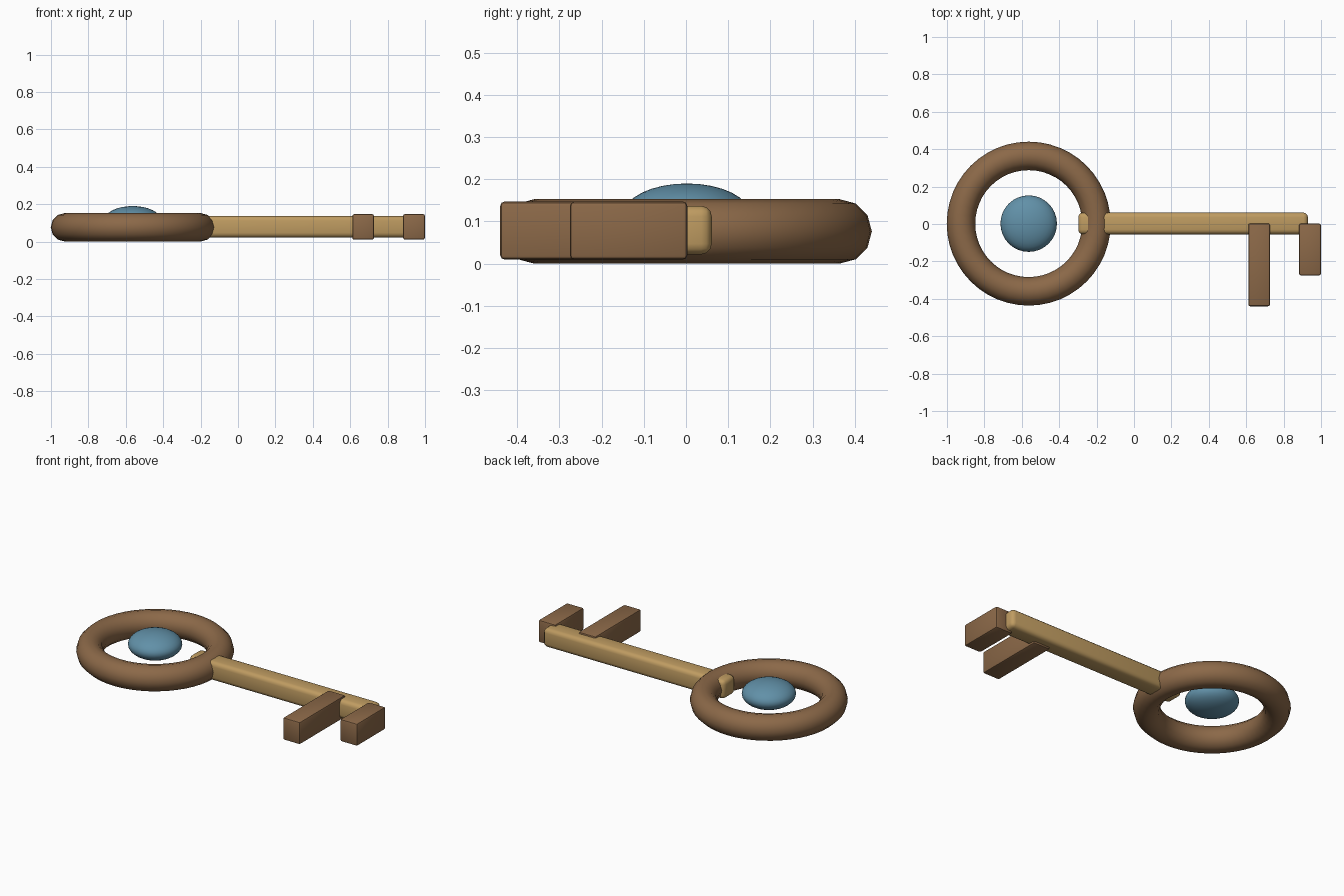
import bpy

if "Cube" in bpy.data.objects:
    bpy.data.objects.remove(bpy.data.objects["Cube"])


def material(name, rgb):
    m = bpy.data.materials.new(name)
    m.diffuse_color = (*rgb, 1.0)
    m.use_nodes = True
    m.node_tree.nodes["Principled BSDF"].inputs["Base Color"].default_value = m.diffuse_color
    return m


BROWN = material("aged brown", (0.26, 0.14, 0.065))
BRASS = material("brass tan", (0.52, 0.33, 0.12))
BLUE = material("dusty blue", (0.12, 0.28, 0.39))


def finish(name, mat, angle):
    ob = bpy.context.object
    ob.name = name
    ob.data.materials.append(mat)
    bpy.ops.object.shade_smooth_by_angle(angle=angle)
    return ob


def bar(name, lo, hi, bevel, segments, mat):
    """Rounded box between two corners."""
    bpy.ops.mesh.primitive_cube_add(size=1, location=[(a + b) / 2 for a, b in zip(lo, hi)])
    ob = bpy.context.object
    ob.scale = [b - a for a, b in zip(lo, hi)]
    bpy.ops.object.transform_apply(location=False, rotation=False, scale=True)
    mod = ob.modifiers.new("rounded edges", "BEVEL")
    mod.width = bevel
    mod.segments = segments
    bpy.ops.object.modifier_apply(modifier=mod.name)
    return finish(name, mat, 0.7)


HEAD = (-0.563, 0.002)

# Ring handle
bpy.ops.mesh.primitive_torus_add(location=(*HEAD, 0.0765), major_radius=0.362,
                                 minor_radius=0.0762, major_segments=48, minor_segments=12)
finish("ring_handle", BROWN, 1.0)

# Flattened gem floating in the ring
bpy.ops.mesh.primitive_uv_sphere_add(segments=32, ring_count=16, radius=1, location=(*HEAD, 0.115))
bpy.context.object.scale = (0.151, 0.151, 0.075)
bpy.ops.object.transform_apply(location=False, rotation=False, scale=True)
finish("gem", BLUE, 1.0)

# Shaft, poking through the ring
bar("shaft", (-0.298, -0.055, 0.022), (0.93, 0.061, 0.137), 0.025, 3, BRASS)

# Two teeth
for name, x, y in (("long_tooth", 0.611, -0.44), ("short_tooth", 0.883, -0.275)):
    bar(name, (x, y, 0.01), (x + 0.116, 0.003, 0.147), 0.01, 2, BROWN)
